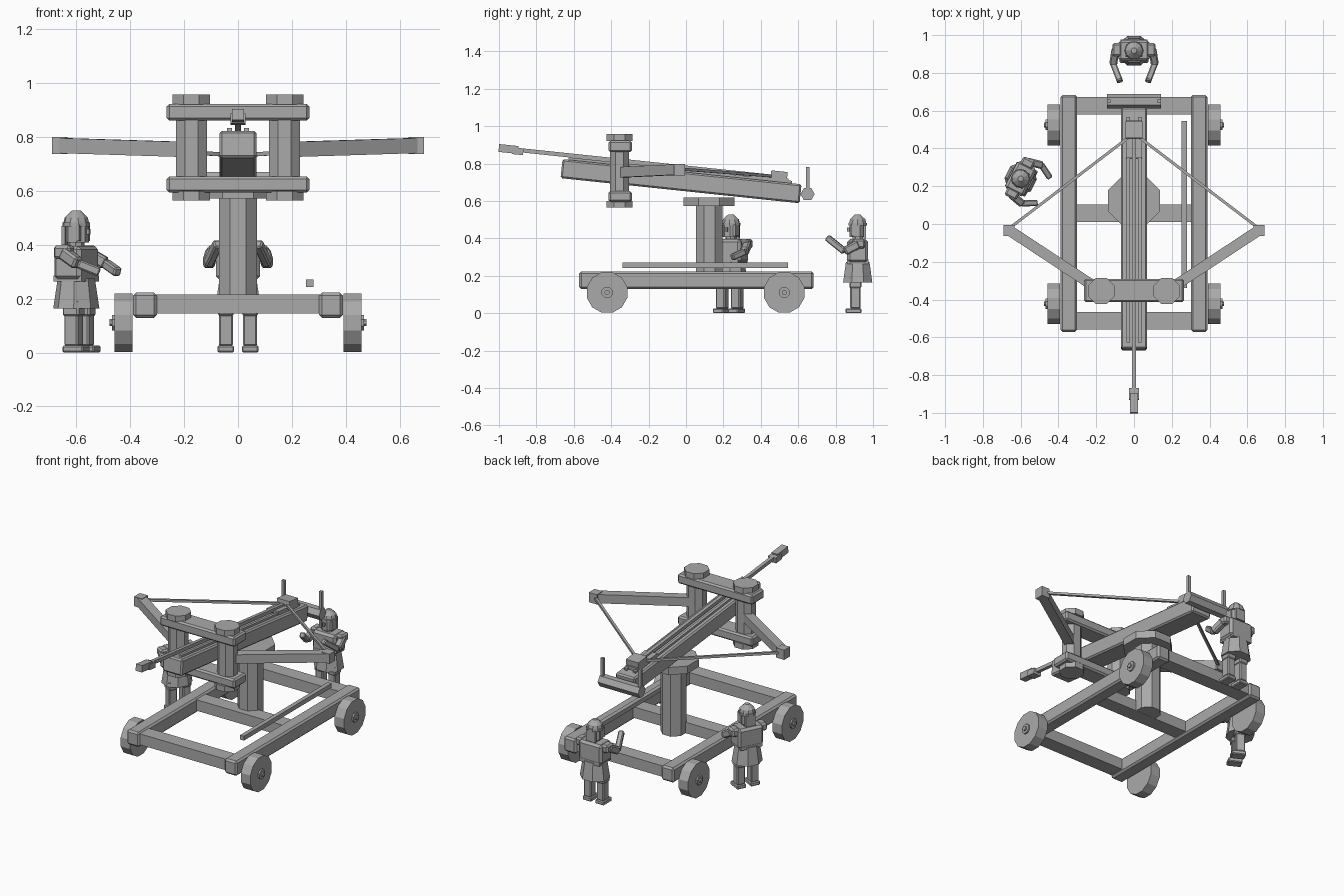
import bpy, bmesh, math
from mathutils import Matrix, Vector

if "Cube" in bpy.data.objects:
    bpy.data.objects.remove(bpy.data.objects["Cube"])

I = Matrix.Identity(4)
grey = bpy.data.materials.new("weathered_grey")
grey.diffuse_color = (0.4, 0.4, 0.4, 1)
grey.use_nodes = True
grey.node_tree.nodes["Principled BSDF"].inputs["Base Color"].default_value = grey.diffuse_color


def finish(name, bm, matrix, bevel=0):
    bmesh.ops.recalc_face_normals(bm, faces=bm.faces)
    me = bpy.data.meshes.new(name)
    bm.to_mesh(me)
    bm.free()
    me.materials.append(grey)
    ob = bpy.data.objects.new(name, me)
    bpy.context.collection.objects.link(ob)
    ob.matrix_world = matrix
    if bevel:
        mod = ob.modifiers.new("worn_edges", 'BEVEL')
        mod.width, mod.segments = bevel, 1
    return ob


def box(name, centre, size, frame=I, bevel=0, rot=I):
    bm = bmesh.new()
    bmesh.ops.create_cube(bm, size=1)
    bmesh.ops.scale(bm, vec=size, verts=bm.verts)
    return finish(name, bm, frame @ Matrix.Translation(centre) @ rot, bevel)


def beam(name, a, b, w, h, frame=I, bevel=0):
    """Square bar between two points."""
    a, b = Vector(a), Vector(b)
    rot = (b - a).to_track_quat('Y', 'Z').to_matrix().to_4x4()
    return box(name, (a + b) / 2, (w, (b - a).length, h), frame, bevel, rot)


def rod(name, a, b, r, n=8, r2=None, frame=I, squash=1):
    """Prism or cone between two points, flats facing the axes."""
    a, b = Vector(a), Vector(b)
    bm = bmesh.new()
    bmesh.ops.create_cone(bm, cap_ends=True, segments=n, radius1=r,
                          radius2=r if r2 is None else r2, depth=(b - a).length)
    bmesh.ops.rotate(bm, verts=bm.verts, matrix=Matrix.Rotation(math.pi / n, 3, 'Z'))
    bmesh.ops.scale(bm, vec=(1, squash, 1), verts=bm.verts)
    rot = (b - a).to_track_quat('Z', 'Y').to_matrix().to_4x4()
    return finish(name, bm, frame @ Matrix.Translation((a + b) / 2) @ rot)


# Chassis
for s in (-1, 1):
    box("side_rail", (s * 0.345, 0.056, 0.176), (0.088, 1.254, 0.094), bevel=0.011)
for y in (0.625, 0.058, -0.513):
    box("cross_beam", (0, y, 0.18), (0.62, 0.093, 0.07))

# Wheels
for s in (-1, 1):
    for y in (0.525, -0.422):
        rod("wheel", (s * 0.392, y, 0.111), (s * 0.458, y, 0.111), 0.112, 12)
        rod("hub", (s * 0.45, y, 0.111), (s * 0.468, y, 0.111), 0.031, 8)
        rod("axle_end", (s * 0.46, y, 0.111), (s * 0.477, y, 0.111), 0.014, 8)

# Pedestal and spare lever
rod("pedestal", (0, 0.125, 0.146), (0, 0.125, 0.58), 0.077)
rod("pivot_plate", (0, 0.123, 0.572), (0, 0.123, 0.62), 0.148)
box("spare_lever", (0.266, 0.103, 0.257), (0.027, 0.885, 0.028))

# Tilted stock with its groove, claw and bolt
tilt = Matrix.Translation((0, -0.0265, 0.7058)) @ Matrix.Rotation(math.radians(-6), 4, 'X')
box("stock", (0, 0, 0), (0.138, 1.285, 0.102), tilt, 0.009)
for s in (-1, 1):
    box("groove_rail", (s * 0.031, -0.01, 0.056), (0.018, 1.2, 0.016), tilt)
box("slider", (0, 0.47, 0.062), (0.085, 0.2, 0.024), tilt)
box("claw", (0, 0.518, 0.078), (0.088, 0.088, 0.06), tilt)
beam("bolt_shaft", (0, -0.95, 0.075), (0, 0.48, 0.075), 0.022, 0.022, tilt)
box("bolt_head", (0, -0.935, 0.075), (0.044, 0.105, 0.042), tilt)
box("bolt_barb", (0, -0.885, 0.068), (0.054, 0.06, 0.036), tilt)

# Winch
rod("winch_drum", (-0.143, 0.65, 0.637), (0.143, 0.65, 0.637), 0.038, 6)
for s in (-1, 1):
    box("winch_handle", (s * 0.133, 0.65, 0.707), (0.019, 0.019, 0.148))

# Spring frame
for z, h in ((0.892, 0.062), (0.624, 0.06)):
    box("frame_beam", (0, -0.352, z), (0.53, 0.124, h), bevel=0.01)
for s in (-1, 1):
    x = s * 0.173
    rod("spring_bundle", (x, -0.355, 0.63), (x, -0.355, 0.88), 0.062, squash=0.88)
    rod("top_washer", (x, -0.355, 0.92), (x, -0.355, 0.957), 0.075)
    rod("bottom_washer", (x, -0.355, 0.564), (x, -0.355, 0.6), 0.075)
    # Bow arms and string
    beam("bow_arm", (x, -0.355, 0.753), (s * 0.655, -0.037, 0.768), 0.056, 0.056)
    box("arm_tip", (s * 0.662, -0.034, 0.768), (0.057, 0.058, 0.062))
    beam("bow_string", (s * 0.65, -0.015, 0.77), (s * 0.02, 0.465, 0.733), 0.015, 0.015)


def crewman(at, turn, elbow, hand):
    """Crew figure facing -y before turning."""
    f = Matrix.Translation(at) @ Matrix.Rotation(turn, 4, 'Z')
    for s in (-1, 1):
        box("boot", (s * 0.045, -0.022, 0.013), (0.062, 0.085, 0.026), f, 0.005)
        box("shin", (s * 0.045, -0.012, 0.083), (0.052, 0.056, 0.118), f, 0.006)
        box("thigh", (s * 0.045, -0.012, 0.165), (0.058, 0.066, 0.06), f, 0.006)
        sh, e, h = ((s * 0.098, 0.005, 0.37), (s * elbow[0], *elbow[1:]),
                    (s * hand[0], *hand[1:]))
        box("shoulder", (s * 0.09, 0.005, 0.372), (0.05, 0.07, 0.05), f, 0.01)
        beam("upper_arm", sh, e, 0.042, 0.046, f, 0.008)
        beam("forearm", e, h, 0.033, 0.034, f, 0.006)
        box("cheek_guard", (s * 0.038, -0.012, 0.444), (0.014, 0.045, 0.06), f)
    rod("tunic_skirt", (0, 0, 0.163), (0, 0, 0.275), 0.092, 8, 0.074, f, 0.92)
    box("belt", (0, 0, 0.275), (0.142, 0.116, 0.022), f)
    box("torso", (0, 0, 0.333), (0.165, 0.112, 0.125), f, 0.014)
    rod("neck", (0, 0, 0.385), (0, 0, 0.42), 0.03, 8, None, f)
    rod("head", (0, -0.004, 0.408), (0, -0.004, 0.48), 0.044, 8, None, f)
    box("nose", (0, -0.048, 0.448), (0.012, 0.016, 0.02), f)
    # Helmet
    rod("helmet_brim", (0, 0, 0.468), (0, 0, 0.482), 0.052, 10, None, f)
    rod("helmet_band", (0, 0, 0.482), (0, 0, 0.502), 0.048, 10, 0.043, f)
    rod("helmet_dome", (0, 0, 0.502), (0, 0, 0.528), 0.043, 10, 0.015, f)
    box("neck_guard", (0, 0.038, 0.435), (0.065, 0.014, 0.07), f)


crewman((0, 0.918, 0), 0, (0.11, -0.07, 0.33), (0.074, -0.163, 0.405))
crewman((-0.6, 0.24, 0), math.radians(63), (0.114, -0.065, 0.33), (0.075, -0.135, 0.298))
